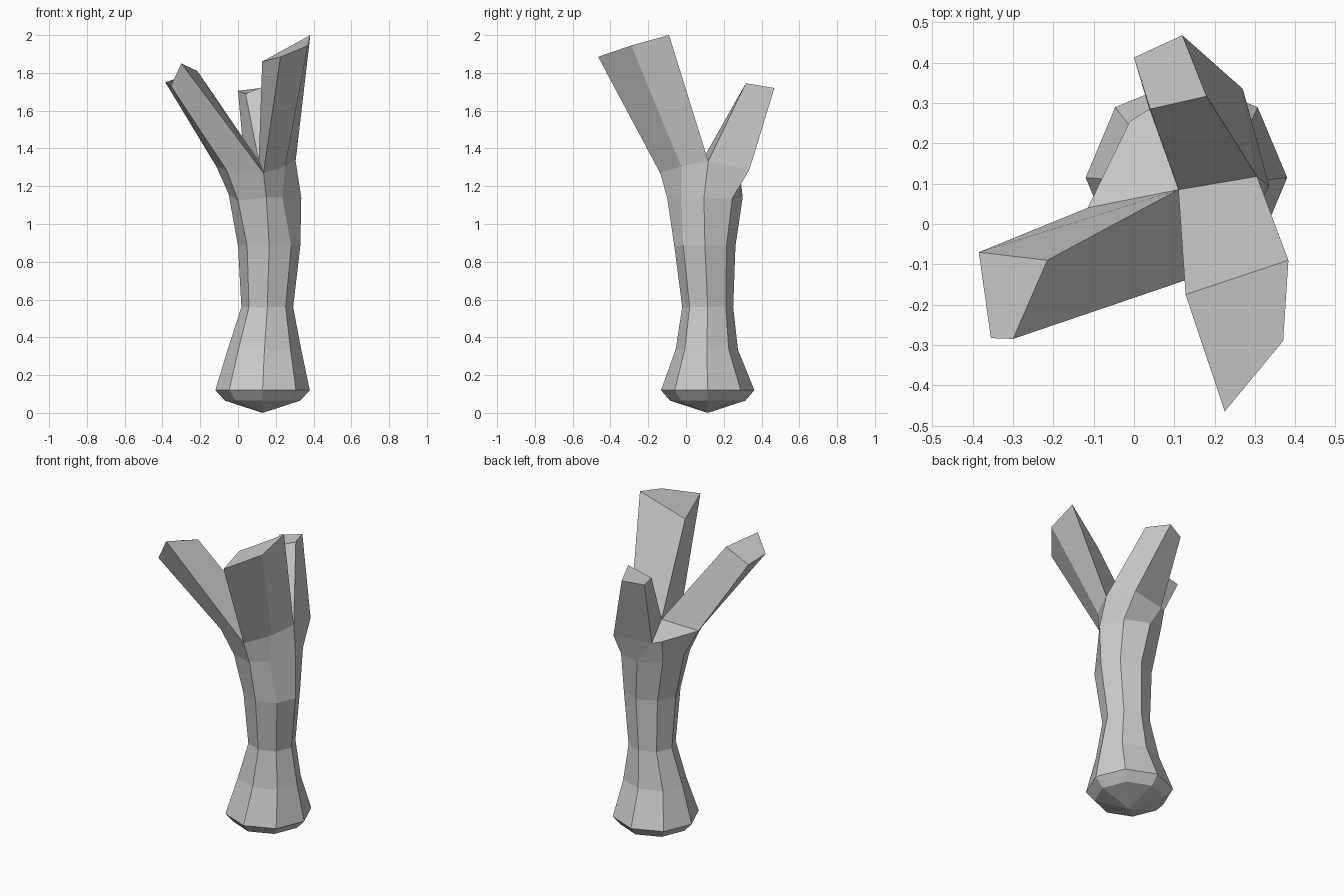
import bpy, bmesh
from math import cos, sin, pi

bm = bmesh.new()

def add_ring(points):
    return [bm.verts.new(p) for p in points]

def octagon(cx, cy, rx, ry, z):
    # starts at the front and runs counter-clockwise
    return [(cx + rx * cos(-pi / 2 + i * pi / 4),
             cy + ry * sin(-pi / 2 + i * pi / 4), z) for i in range(8)]

def bridge(a, b):
    n = len(a)
    for i in range(n):
        bm.faces.new((a[i], a[(i + 1) % n], b[(i + 1) % n], b[i]))

# Trunk: regular lower rings, then the irregular rings below the fork
rings = [add_ring(octagon(*r)) for r in (
    (0.13, 0.115, 0.20, 0.20, 0.065),
    (0.13, 0.115, 0.25, 0.247, 0.12),
    (0.14, 0.11, 0.195, 0.165, 0.335),
    (0.155, 0.115, 0.137, 0.135, 0.56),
    (0.165, 0.10, 0.165, 0.162, 0.885))]
rings.append(add_ring([
    (0.15, -0.10, 1.14), (0.235, -0.025, 1.14), (0.335, 0.095, 1.14), (0.28, 0.245, 1.135),
    (0.13, 0.30, 1.14), (0.0, 0.23, 1.15), (-0.05, 0.09, 1.16), (0.0, -0.04, 1.125)]))
rings.append(add_ring([
    (0.135, -0.137, 1.27), (0.25, -0.025, 1.305), (0.305, 0.118, 1.333), (0.27, 0.335, 1.285),
    (0.038, 0.285, 1.28), (-0.01, 0.255, 1.29), (-0.115, 0.04, 1.305), (-0.06, -0.085, 1.285)]))
for lower, upper in zip(rings, rings[1:]):
    bridge(lower, upper)

# Blunt root point
root = bm.verts.new((0.13, 0.115, 0.0))
for i in range(8):
    bm.faces.new((root, rings[0][(i + 1) % 8], rings[0][i]))

# Fork: every branch starts from the crotch point and three rim points
top = rings[-1]
crotch = bm.verts.new((0.11, 0.085, 1.335))
bm.faces.new((crotch, top[4], top[5], top[6]))

branches = (
    # left branch
    ((6, 7, 0), [(-0.215, -0.09, 1.81), (-0.385, -0.07, 1.75),
                 (-0.355, -0.283, 1.73), (-0.30, -0.285, 1.85)]),
    # right branch
    ((0, 1, 2), [(0.128, -0.175, 1.86), (0.225, -0.465, 1.885),
                 (0.37, -0.29, 1.945), (0.383, -0.09, 2.0)]),
    # back branch
    ((2, 3, 4), [(0.04, 0.285, 1.69), (0.18, 0.317, 1.745),
                 (0.12, 0.468, 1.72), (0.0, 0.413, 1.705)]))
for ids, tip_points in branches:
    tip = add_ring(tip_points)
    bridge([crotch] + [top[i] for i in ids], tip)
    bm.faces.new(tip)

bmesh.ops.recalc_face_normals(bm, faces=bm.faces[:])
mesh = bpy.data.meshes.new("tree_trunk")
bm.to_mesh(mesh)
bm.free()
bpy.context.collection.objects.link(bpy.data.objects.new("tree_trunk", mesh))
